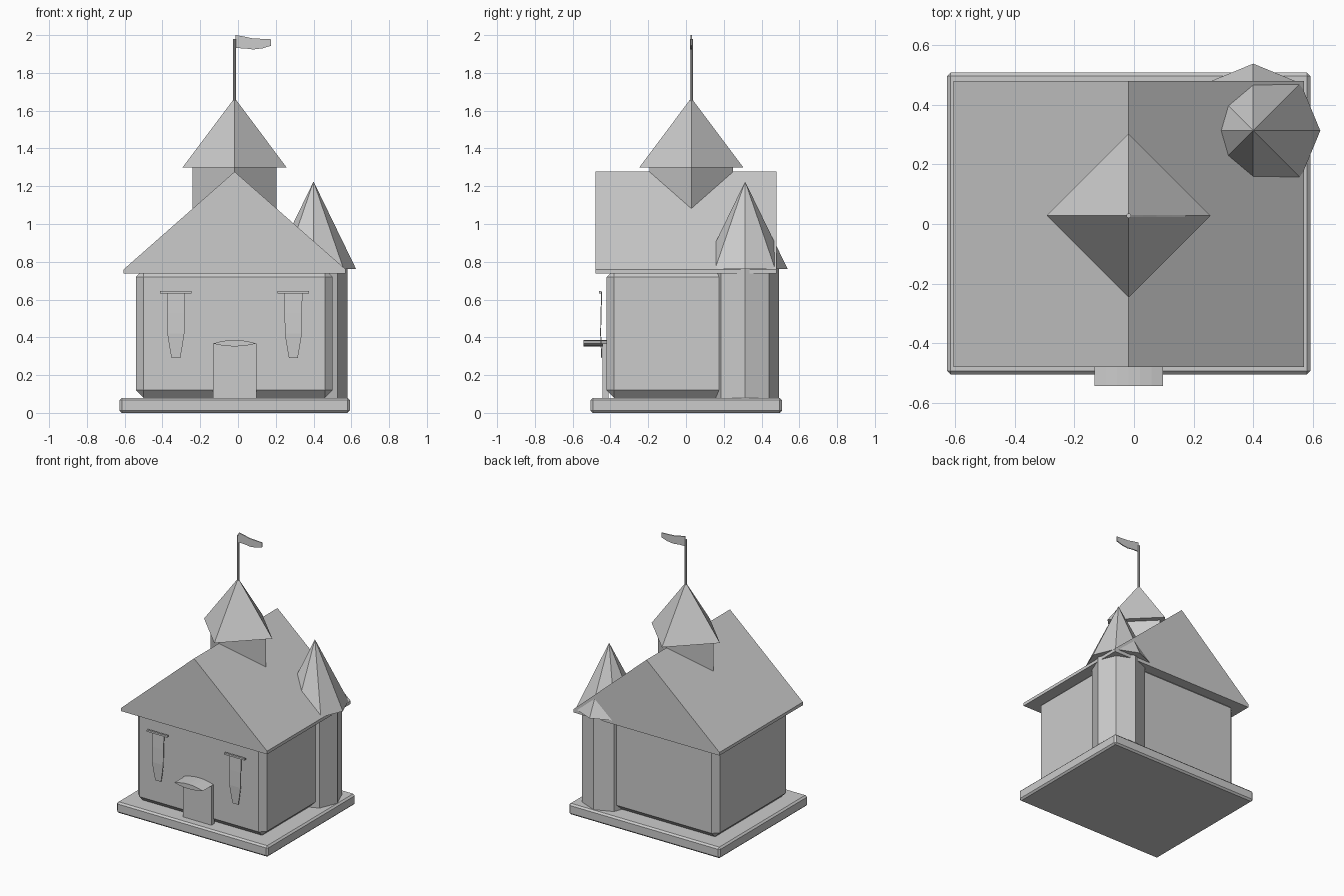
import bpy, bmesh, math
from mathutils import Vector

if "Cube" in bpy.data.objects:
    bpy.data.objects.remove(bpy.data.objects["Cube"])

stone = bpy.data.materials.new("plain grey")
stone.diffuse_color = (0.6, 0.6, 0.6, 1)
stone.use_nodes = True
stone.node_tree.nodes["Principled BSDF"].inputs["Base Color"].default_value = stone.diffuse_color
CX = -0.018  # centre line of the building


def finish(name, bm):
    bmesh.ops.recalc_face_normals(bm, faces=bm.faces)
    me = bpy.data.meshes.new(name)
    bm.to_mesh(me)
    bm.free()
    me.materials.append(stone)
    ob = bpy.data.objects.new(name, me)
    bpy.context.collection.objects.link(ob)
    return ob


def box(name, lo, hi, bevel=0):
    bm = bmesh.new()
    bmesh.ops.create_cube(bm, size=1)
    for v in bm.verts:
        v.co = Vector([lo[i] + (v.co[i] + 0.5) * (hi[i] - lo[i]) for i in range(3)])
    if bevel:
        bmesh.ops.bevel(bm, geom=bm.edges[:], offset=bevel, segments=1,
                        affect='EDGES', profile=0.5)
    return finish(name, bm)


def prism(name, x, y, z0, z1, r0, r1, sides):
    # upright prism or pyramid with a corner on the x axis
    bm = bmesh.new()
    bmesh.ops.create_cone(bm, cap_ends=True, segments=sides, radius1=r0,
                          radius2=r1, depth=z1 - z0)
    bmesh.ops.remove_doubles(bm, verts=bm.verts, dist=1e-5)
    turn = min(v.co.to_2d().angle_signed(Vector((1, 0))) % (2 * math.pi / sides)
               for v in bm.verts if v.co.to_2d().length > 1e-3)
    if 1e-3 < turn < 2 * math.pi / sides - 1e-3:
        c, s = math.cos(turn), math.sin(turn)
        for v in bm.verts:
            v.co.x, v.co.y = c * v.co.x - s * v.co.y, s * v.co.x + c * v.co.y
    bmesh.ops.translate(bm, verts=bm.verts, vec=(x, y, (z0 + z1) / 2))
    return finish(name, bm)


def extrude_xz(name, points, y0, y1):
    # outline in x and z, pushed along y
    bm = bmesh.new()
    face = bm.faces.new([bm.verts.new((x, y0, z)) for x, z in points])
    new = bmesh.ops.extrude_face_region(bm, geom=[face])['geom']
    bmesh.ops.translate(bm, vec=(0, y1 - y0, 0),
                        verts=[g for g in new if isinstance(g, bmesh.types.BMVert)])
    return finish(name, bm)


# base and walls
box("base_slab", (-0.627, -0.505, 0), (0.592, 0.508, 0.08), 0.012)
box("walls", (-0.54, -0.42, 0.08), (0.50, 0.42, 0.76), 0.04)

# gabled roof with a thin fascia
extrude_xz("main_roof", [(-0.605, 0.737), (0.57, 0.737), (0.57, 0.76),
                         (CX, 1.277), (-0.605, 0.76)], -0.48, 0.48)

# square lookout set corner-on across the ridge
prism("lookout_tower", CX, 0.028, 0.95, 1.30, 0.222, 0.222, 4)
prism("lookout_roof", CX, 0.028, 1.30, 1.667, 0.275, 0, 4)

# flag
prism("flag_pole", CX, 0.028, 1.64, 1.98, 0.008, 0.008, 8)
extrude_xz("flag", [(-0.012, 2.0), (0.03, 1.993), (0.075, 1.983), (0.13, 1.98),
                    (0.175, 1.978), (0.175, 1.944), (0.13, 1.93), (0.08, 1.924),
                    (0.035, 1.93), (-0.012, 1.931)], 0.024, 0.031)

# eight-sided corner turret
prism("turret", 0.40, 0.313, 0.08, 0.77, 0.18, 0.18, 8)
prism("turret_roof", 0.40, 0.313, 0.762, 1.225, 0.225, 0, 8)

# door with a lens-shaped canopy
box("door", (-0.133, -0.443, 0.08), (0.097, -0.41, 0.368))
N = 6
arc = [(-1 + 2 * i / N) for i in range(N + 1)]
lens = [(CX + 0.115 * t, 0.367 + 0.019 * (1 - t * t)) for t in arc]
lens += [(CX + 0.115 * t, 0.367 - 0.015 * (1 - t * t)) for t in arc[-2:0:-1]]
extrude_xz("door_canopy", lens, -0.543, -0.42)

# two hanging banners, mirrored about the door
for side, label in ((-1, "left"), (1, "right")):
    x = CX + side * 0.311
    box("banner_rod_" + label, (x - 0.083, -0.461, 0.632), (x + 0.083, -0.447, 0.645))
    bm = bmesh.new()
    rows = [(0.64, 0.048, -0.446), (0.53, 0.046, -0.45), (0.42, 0.045, -0.452),
            (0.35, 0.034, -0.449), (0.29, 0.023, -0.446)]
    pairs = [[bm.verts.new((x + s * w, y, z)) for s in (-1, 1)] for z, w, y in rows]
    for a, b in zip(pairs, pairs[1:]):
        bm.faces.new((a[0], a[1], b[1], b[0]))
    banner = finish("banner_" + label, bm)
    thick = banner.modifiers.new("thickness", 'SOLIDIFY')
    thick.thickness = 0.005
    thick.offset = 0
